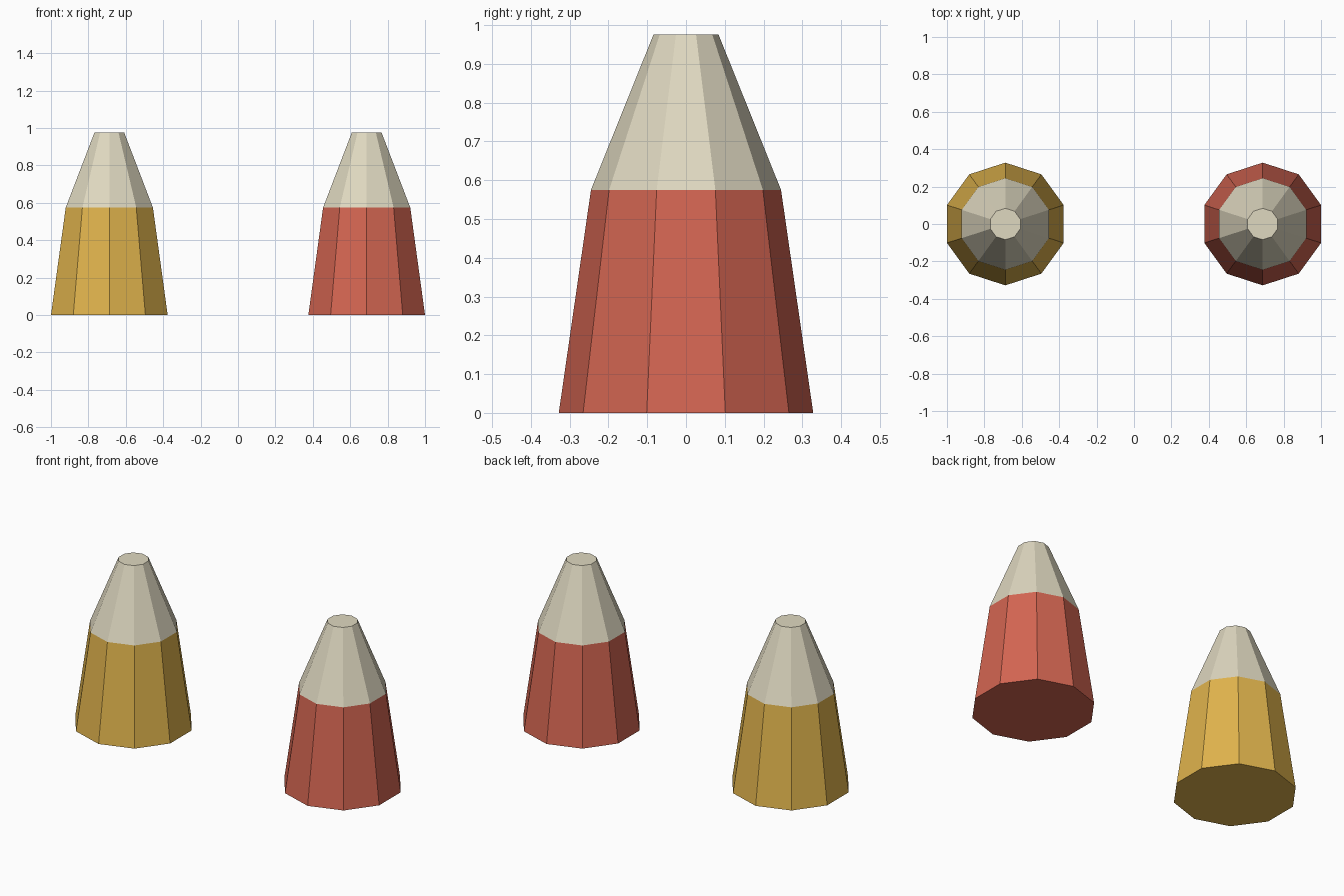
import bpy
import bmesh
from math import cos, sin, pi

cube = bpy.data.objects.get("Cube")
if cube:
    bpy.data.objects.remove(cube, do_unlink=True)

SIDES = 10
BAND_Z = 0.575
PROFILE = [(0.328, 0.0), (0.245, BAND_Z), (0.084, 0.975)]  # radius, height


def make_material(name, rgb):
    mat = bpy.data.materials.new(name)
    mat.use_nodes = True
    colour = (*rgb, 1.0)
    mat.diffuse_color = colour
    mat.node_tree.nodes["Principled BSDF"].inputs["Base Color"].default_value = colour
    return mat


cream = make_material("cream", (0.74, 0.69, 0.53))
red = make_material("brick_red", (0.65, 0.13, 0.083))
yellow = make_material("mustard_yellow", (0.74, 0.45, 0.073))


def make_cone(name, x, body_mat):
    bm = bmesh.new()
    # Stacked rings, with one corner pointing straight back
    rings = []
    for radius, z in PROFILE:
        angles = [pi / 2 + 2 * pi * i / SIDES for i in range(SIDES)]
        rings.append([bm.verts.new((radius * cos(a), radius * sin(a), z)) for a in angles])
    for low, high in zip(rings, rings[1:]):
        for i in range(SIDES):
            j = (i + 1) % SIDES
            bm.faces.new((low[i], low[j], high[j], high[i]))
    # Flat base and blunt tip
    bm.faces.new(reversed(rings[0]))
    bm.faces.new(rings[-1])
    # Cream above the band, body colour below
    for face in bm.faces:
        face.material_index = int(face.calc_center_median().z > BAND_Z)
    mesh = bpy.data.meshes.new(name)
    bm.to_mesh(mesh)
    bm.free()
    mesh.materials.append(body_mat)
    mesh.materials.append(cream)
    obj = bpy.data.objects.new(name, mesh)
    obj.location.x = x
    bpy.context.collection.objects.link(obj)


make_cone("left_cone", 0.688, red)
make_cone("right_cone", -0.688, yellow)
